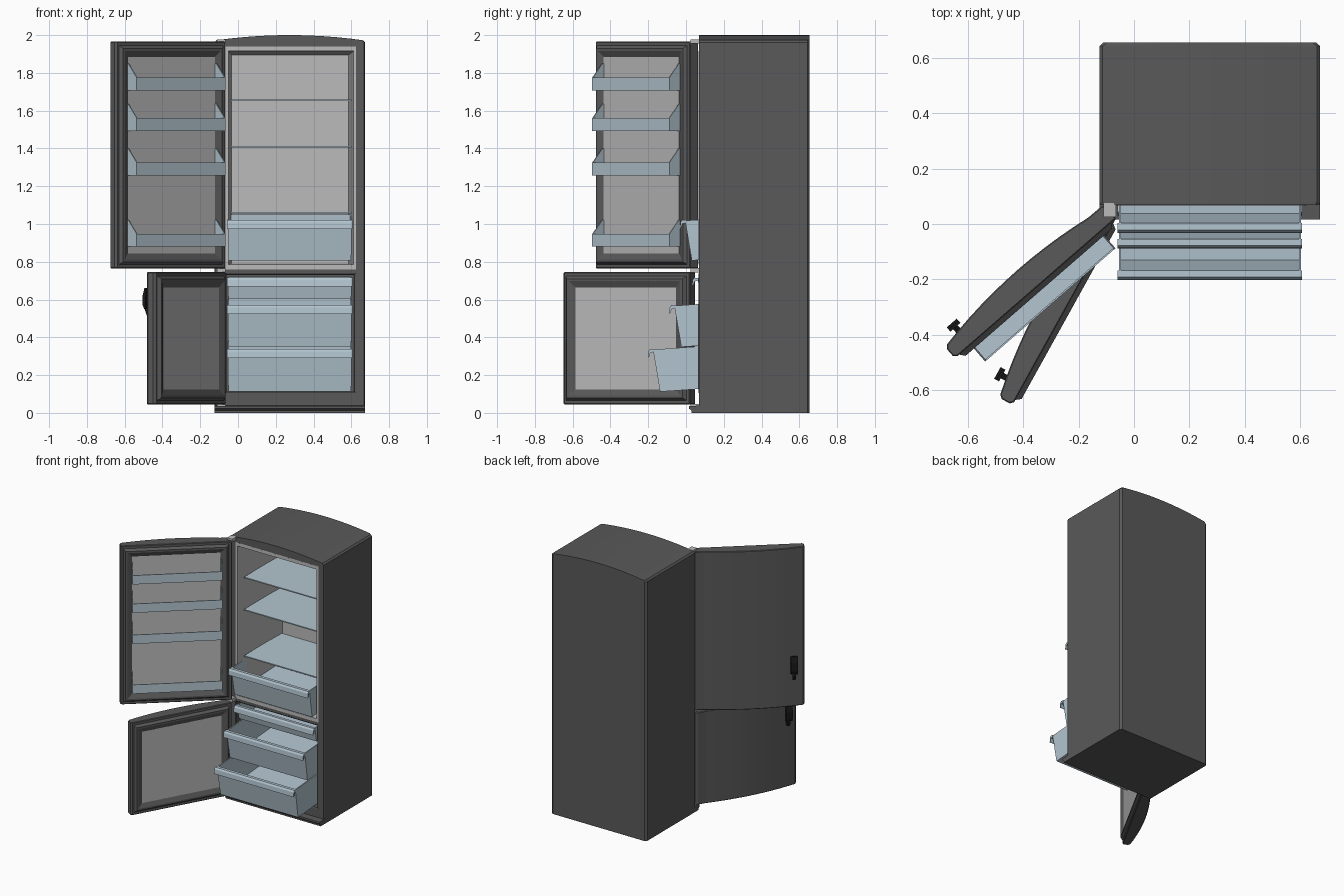
import bpy, bmesh, math

if "Cube" in bpy.data.objects:
    bpy.data.objects.remove(bpy.data.objects["Cube"])


def mat(name, c):
    m = bpy.data.materials.new(name)
    m.diffuse_color = (*c, 1)
    m.use_nodes = True
    m.node_tree.nodes["Principled BSDF"].inputs["Base Color"].default_value = m.diffuse_color
    return m


DARK = mat("dark_grey", (0.1, 0.1, 0.1))
LIGHT = mat("light_grey", (0.5, 0.5, 0.5))
PALE = mat("pale_blue", (0.45, 0.56, 0.63))
BLACK = mat("black", (0.01, 0.01, 0.01))


def finish(name, bm, m, loc=(0, 0, 0), rot=(0, 0, 0), recalc=True):
    if recalc:
        bmesh.ops.recalc_face_normals(bm, faces=bm.faces)
    me = bpy.data.meshes.new(name)
    bm.to_mesh(me)
    bm.free()
    ob = bpy.data.objects.new(name, me)
    bpy.context.collection.objects.link(ob)
    me.materials.append(m)
    ob.location, ob.rotation_euler = loc, rot
    return ob


def loft(name, rings, m, caps=(True, True), **kw):
    """Bridge a list of equal-length point loops, optionally capping the ends."""
    bm = bmesh.new()
    vs = [[bm.verts.new(p) for p in r] for r in rings]
    for a, b in zip(vs, vs[1:]):
        n = len(a)
        for i in range(n):
            bm.faces.new((a[i], a[(i + 1) % n], b[(i + 1) % n], b[i]))
    if caps[0]:
        bm.faces.new(vs[0][::-1])
    if caps[1]:
        bm.faces.new(vs[-1])
    return finish(name, bm, m, **kw)


def prism(name, pts, axis, lo, hi, m, **kw):
    """Extrude a 2D profile along one axis."""
    put = {"x": lambda p, t: (t, p[0], p[1]),
           "y": lambda p, t: (p[0], t, p[1]),
           "z": lambda p, t: (p[0], p[1], t)}[axis]
    return loft(name, [[put(p, t) for p in pts] for t in (lo, hi)], m, **kw)


def box(name, x0, x1, y0, y1, z0, z1, m, **kw):
    return prism(name, [(x0, y0), (x1, y0), (x1, y1), (x0, y1)], "z", z0, z1, m, **kw)


def rect_y(x0, x1, z0, z1, y):
    return [(x0, y, z0), (x1, y, z0), (x1, y, z1), (x0, y, z1)]


def rect_z(x0, x1, y0, y1, z):
    return [(x0, y0, z), (x1, y0, z), (x1, y1, z), (x0, y1, z)]


# Cabinet: arched front outline, extruded back with chamfered rear edges
XL, XR, XC = -0.125, 0.672, 0.2735


def outline(inset, y):
    hw = (XR - XL) / 2 - inset
    pts = [(XC - hw, y, 0), (XC + hw, y, 0), (XC + hw, y, 1.962)]
    for i in range(13):
        t = 1 - i / 6
        pts.append((XC + t * (hw - 0.012), y, 2.0 - 0.027 * t * t))
    return pts + [(XC - hw, y, 1.962)]


cabinet = loft("cabinet", [outline(0.004, 0.068), outline(0, 0.08),
                           outline(0, 0.642), outline(0.015, 0.655)], DARK)
cuts = [box("fridge_cutter", -0.065, 0.625, 0, 0.6, 0.76, 1.94, DARK),
        box("freezer_cutter", -0.065, 0.625, 0, 0.6, 0.105, 0.74, DARK)]
for c in cuts:
    c.hide_render = True
    c.hide_viewport = True
    mod = cabinet.modifiers.new("opening", "BOOLEAN")
    mod.object = c
    mod.solver = "EXACT"

# Liners, plinth and hinges
loft("fridge_liner", [rect_y(-0.066, 0.626, 0.759, 1.941, 0.066),
                      rect_y(-0.05, 0.612, 0.785, 1.915, 0.066),
                      rect_y(-0.035, 0.585, 0.79, 1.895, 0.58)],
     LIGHT, caps=(False, True), recalc=False)
loft("freezer_liner", [rect_y(-0.066, 0.626, 0.104, 0.741, 0.066),
                       rect_y(-0.062, 0.618, 0.11, 0.733, 0.07),
                       rect_y(-0.06, 0.612, 0.115, 0.73, 0.58)],
     DARK, caps=(False, True), recalc=False)
prism("plinth", [(0.1, 0), (0.03, 0), (0.03, 0.012), (0.017, 0.022), (0.017, 0.036), (0.1, 0.04)],
      "x", XL, XR, DARK)
for name, z0, z1 in (("top_hinge", 1.955, 1.978), ("middle_hinge", 0.742, 0.768),
                     ("bottom_hinge", 0.03, 0.048)):
    box(name, -0.11, -0.065, 0.025, 0.075, z0, z1, LIGHT)

# Shelves
for i, z in enumerate((1.655, 1.41, 1.06)):
    box(f"shelf_{i + 1}", -0.04, 0.6, 0.13, 0.575, z - 0.004, z + 0.004, PALE)


# Drawers: open tray with sloped front and a curled lip, tipped slightly forward
def drawer(name, y, z, h, tilt, depth):
    x0, x1, w = -0.055, 0.603, 0.008
    place = dict(loc=(0, y, z), rot=(tilt, 0, 0))
    loft(name, [rect_z(x0 + 0.004, x1 - 0.004, 0.022, depth, -h), rect_z(x0, x1, 0, depth, 0),
                rect_z(x0 + w, x1 - w, w, depth - w, 0),
                rect_z(x0 + w, x1 - w, 0.022 + w, depth - w, -h + w)], PALE, **place)
    lip = [(0.008, 0.002), (-0.016, 0.004), (-0.025, -0.008), (-0.03, -0.042),
           (-0.022, -0.036), (-0.015, -0.016), (0.003, -0.012)]
    prism(name + "_lip", lip, "x", x0 - 0.004, x1 + 0.004, PALE, **place)


drawer("crisper_drawer", -0.005, 1.018, 0.213, 0.065, 0.5)
drawer("freezer_drawer_top", 0.06, 0.712, 0.11, 0.02, 0.45)
drawer("freezer_drawer_middle", -0.062, 0.567, 0.22, 0.07, 0.52)
drawer("freezer_drawer_bottom", -0.175, 0.335, 0.225, 0.07, 0.6)


# Doors: local x runs from hinge to free edge, local y points to the inner side
W = 0.77


def door(name, angle, z0, z1, hz, hh):
    place = dict(loc=(-0.065, 0.02, 0), rot=(0, 0, math.radians(180 + angle)))
    prof = [(0, 0), (0, -0.06)]
    for i in range(13):
        u = 0.012 + (W - 0.024) * i / 12
        t = (u - W / 2) / (W / 2)
        prof.append((u, -0.055 - 0.038 * (1 - t * t) - 0.01 * (i < 1)))
    prof += [(W, -0.045), (W, -0.012), (W - 0.012, 0)]
    body = prism(name, prof, "z", z0, z1, DARK, **place)
    bev = body.modifiers.new("soft_edges", "BEVEL")
    bev.width, bev.segments = 0.004, 1
    bev.limit_method = "ANGLE"
    bev.angle_limit = math.radians(50)

    # Raised seal frame with a light panel inside
    def ring(k, d):
        return rect_y(k, W - k, z0 + k, z1 - k, d)
    loft(name + "_seal", [ring(0.018, -0.004), ring(0.035, 0.018), ring(0.048, 0.018),
                          ring(0.08, 0.004)], DARK, caps=(True, False), **place)
    loft(name + "_panel", [ring(0.08, -0.002), ring(0.08, 0.0045)], LIGHT, **place)

    # Handle: bowed grip on a stem with a narrower tail below
    u = 0.695
    grip = [(-0.084, hz), (-0.094, hz + 0.1 * hh), (-0.104, hz - 0.25 * hh),
            (-0.104, hz - 0.6 * hh), (-0.094, hz - 0.75 * hh), (-0.088, hz - 0.7 * hh)]
    grip[1] = (-0.094, hz)
    prism(name + "_handle_grip", grip, "x", u - 0.024, u + 0.024, BLACK, **place)
    tail = [(-0.055, hz - 0.2 * hh), (-0.095, hz - 0.1 * hh), (-0.096, hz - 0.8 * hh),
            (-0.084, hz - hh), (-0.055, hz - 0.9 * hh)]
    prism(name + "_handle_stem", tail, "x", u - 0.011, u + 0.011, BLACK, **place)
    return place


upper = door("upper_door", 41, 0.765, 1.965, 1.15, 0.18)
door("lower_door", 61, 0.045, 0.745, 0.66, 0.15)

# Door bins: front strip, floor and sloping end cheeks
for i, z in enumerate((1.708, 1.493, 1.258, 0.88)):
    n = f"door_bin_{i + 1}"
    box(n + "_front", 0.072, 0.695, 0.074, 0.08, z, z + 0.068, PALE, **upper)
    box(n + "_floor", 0.072, 0.695, 0.0, 0.076, z, z + 0.006, PALE, **upper)
    cheek = [(0.0, z), (0.08, z), (0.08, z + 0.068), (0.012, z + 0.142), (0.0, z + 0.142)]
    for side, u in (("left", 0.072), ("right", 0.689)):
        prism(f"{n}_{side}_cheek", cheek, "x", u, u + 0.006, PALE, **upper)
